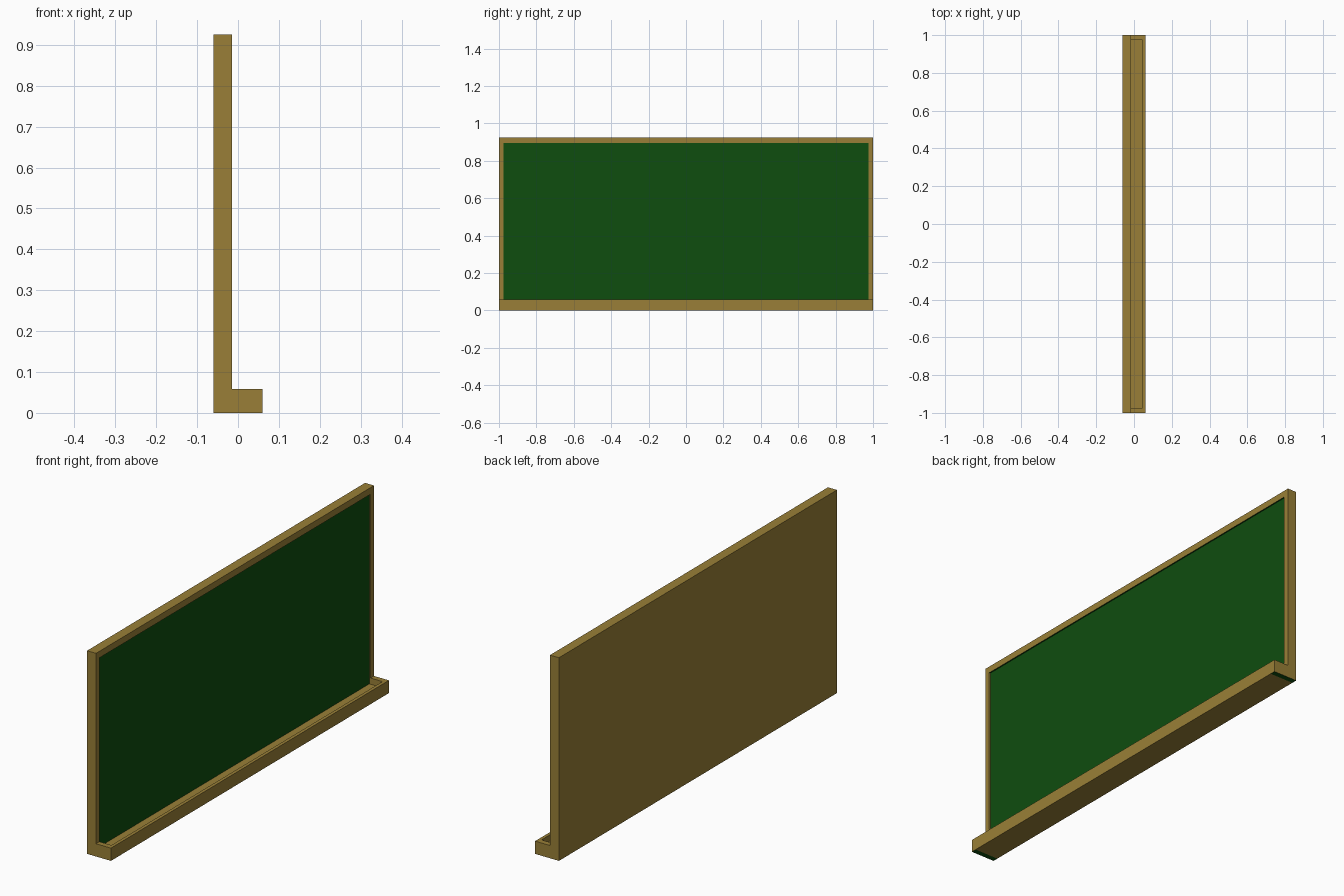
import bpy, bmesh
from mathutils import Vector

if "Cube" in bpy.data.objects:
    bpy.data.objects.remove(bpy.data.objects["Cube"])


def material(name, rgb):
    m = bpy.data.materials.new(name)
    m.diffuse_color = (*rgb, 1.0)
    m.use_nodes = True
    m.node_tree.nodes["Principled BSDF"].inputs["Base Color"].default_value = m.diffuse_color
    return m


def new_object(name, bm):
    me = bpy.data.meshes.new(name)
    bmesh.ops.recalc_face_normals(bm, faces=bm.faces)
    bm.to_mesh(me)
    bm.free()
    ob = bpy.data.objects.new(name, me)
    bpy.context.collection.objects.link(ob)
    return ob


def extrude_profile(name, profile, y0, y1):
    """Closed (x, z) profile swept along y."""
    bm = bmesh.new()
    face = bm.faces.new([bm.verts.new((x, y0, z)) for x, z in profile])
    ext = bmesh.ops.extrude_face_region(bm, geom=[face])
    moved = [v for v in ext["geom"] if isinstance(v, bmesh.types.BMVert)]
    bmesh.ops.translate(bm, verts=moved, vec=(0, y1 - y0, 0))
    return new_object(name, bm)


wood = material("oak_wood", (0.32, 0.213, 0.038))
green = material("board_green", (0.0045, 0.074, 0.0045))

BOARD_X = -0.021   # recessed writing surface
SIDE_Y = 0.975     # inner edge of the side frame
TOP_Z = 0.895      # inner edge of the top frame

# L-shaped frame with chalk tray
board = extrude_profile("chalkboard_with_tray", [
    (-0.06, 0), (0.06, 0), (0.06, 0.058),
    (-0.015, 0.058), (-0.015, 0.925), (-0.06, 0.925)], -1, 1)

# One pocket forms both the board recess and the tray groove
cutter = extrude_profile("pocket_cutter", [
    (BOARD_X, 0.03), (0.045, 0.03), (0.045, TOP_Z), (BOARD_X, TOP_Z)],
    -SIDE_Y, SIDE_Y)
cutter.hide_render = True
mod = board.modifiers.new("pocket", "BOOLEAN")
mod.operation = "DIFFERENCE"
mod.solver = "EXACT"
mod.object = cutter
bpy.context.view_layer.objects.active = board
bpy.ops.object.modifier_apply(modifier=mod.name)
bpy.data.objects.remove(cutter)

board.data.materials.clear()
board.data.materials.append(wood)
board.data.materials.append(green)

bm = bmesh.new()
bm.from_mesh(board.data)
# Split the underside into a long middle and two end strips
for y in (-SIDE_Y, SIDE_Y):
    under = [f for f in bm.faces if f.normal.z < -0.9 and f.calc_center_median().z < 0.001]
    geom = set(under)
    for f in under:
        geom.update(f.edges)
        geom.update(f.verts)
    bmesh.ops.bisect_plane(bm, geom=list(geom), plane_co=Vector((0, y, 0)),
                           plane_no=Vector((0, 1, 0)))
bm.normal_update()

# Green: writing surface, underside of the top frame and end strips below
for f in bm.faces:
    c, n = f.calc_center_median(), f.normal
    surface = n.x > 0.9 and abs(c.x - BOARD_X) < 0.002
    top_inner = n.z < -0.9 and c.z > 0.8
    strip = n.z < -0.9 and c.z < 0.001 and abs(c.y) > SIDE_Y
    f.material_index = 1 if surface or top_inner or strip else 0
    f.smooth = False
bm.to_mesh(board.data)
bm.free()
